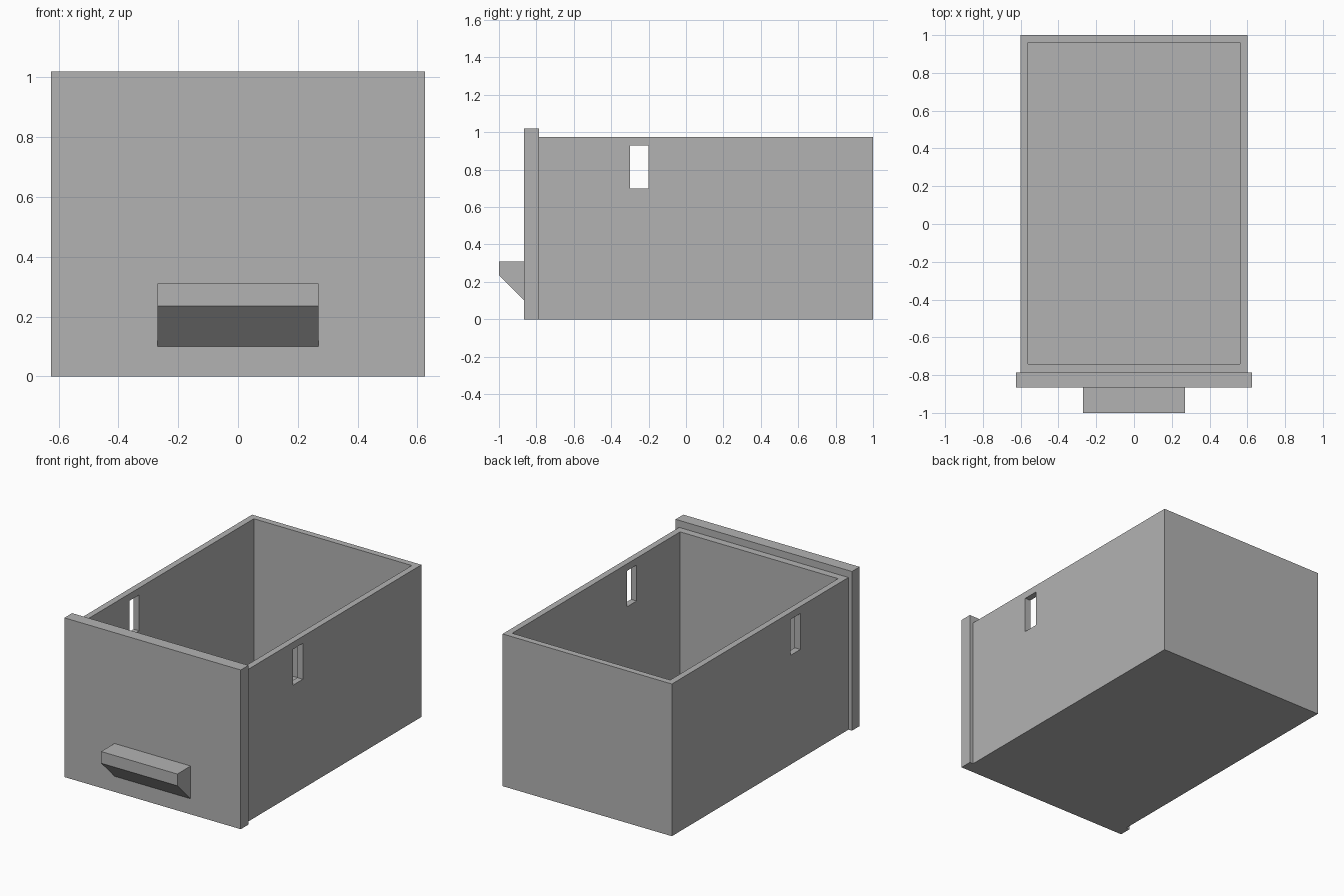
import bpy
import bmesh
from mathutils import Matrix, Vector

default = bpy.data.objects.get("Cube")
if default:
    bpy.data.objects.remove(default, do_unlink=True)

# One flat grey for the whole drawer
grey = bpy.data.materials.new("plain grey")
grey.use_nodes = True
colour = (0.45, 0.45, 0.45, 1)
grey.diffuse_color = colour
grey.node_tree.nodes["Principled BSDF"].inputs["Base Color"].default_value = colour


def add_object(name, bm):
    bmesh.ops.recalc_face_normals(bm, faces=bm.faces)
    mesh = bpy.data.meshes.new(name)
    bm.to_mesh(mesh)
    bm.free()
    mesh.materials.append(grey)
    obj = bpy.data.objects.new(name, mesh)
    bpy.context.collection.objects.link(obj)
    return obj


def box(name, low, high):
    low, high = Vector(low), Vector(high)
    bm = bmesh.new()
    place = Matrix.Translation((low + high) / 2) @ Matrix.Diagonal((high - low).to_4d())
    bmesh.ops.create_cube(bm, size=1, matrix=place)
    return add_object(name, bm)


def prism_along_x(name, profile, half_width):
    bm = bmesh.new()
    side = bm.faces.new([bm.verts.new((-half_width, y, z)) for y, z in profile])
    grown = bmesh.ops.extrude_face_region(bm, geom=[side])
    moved = [v for v in grown["geom"] if isinstance(v, bmesh.types.BMVert)]
    bmesh.ops.translate(bm, verts=moved, vec=(2 * half_width, 0, 0))
    return add_object(name, bm)


def cut(target, cutter):
    cutter.hide_render = True
    modifier = target.modifiers.new(cutter.name, "BOOLEAN")
    modifier.operation = "DIFFERENCE"
    modifier.solver = "EXACT"
    modifier.object = cutter
    bpy.context.view_layer.objects.active = target
    bpy.ops.object.modifier_apply(modifier=modifier.name)
    bpy.data.objects.remove(cutter, do_unlink=True)


# Open tray, hollowed out, with a slot through both side walls
tray = box("drawer_tray", (-0.6, -0.787, 0), (0.6, 1, 0.975))
cut(tray, box("hollow_cutter", (-0.56, -0.74, 0.04), (0.56, 0.96, 1.2)))
cut(tray, box("slot_cutter", (-0.8, -0.3, 0.7), (0.8, -0.2, 0.93)))

# Front panel, wider and taller than the tray
box("front_panel", (-0.625, -0.865, 0), (0.625, -0.787, 1.02))

# Pull handle with a sloping underside
handle_profile = [(-0.865, 0.31), (-1, 0.31), (-1, 0.235), (-0.865, 0.1)]
prism_along_x("pull_handle", handle_profile, 0.27)
